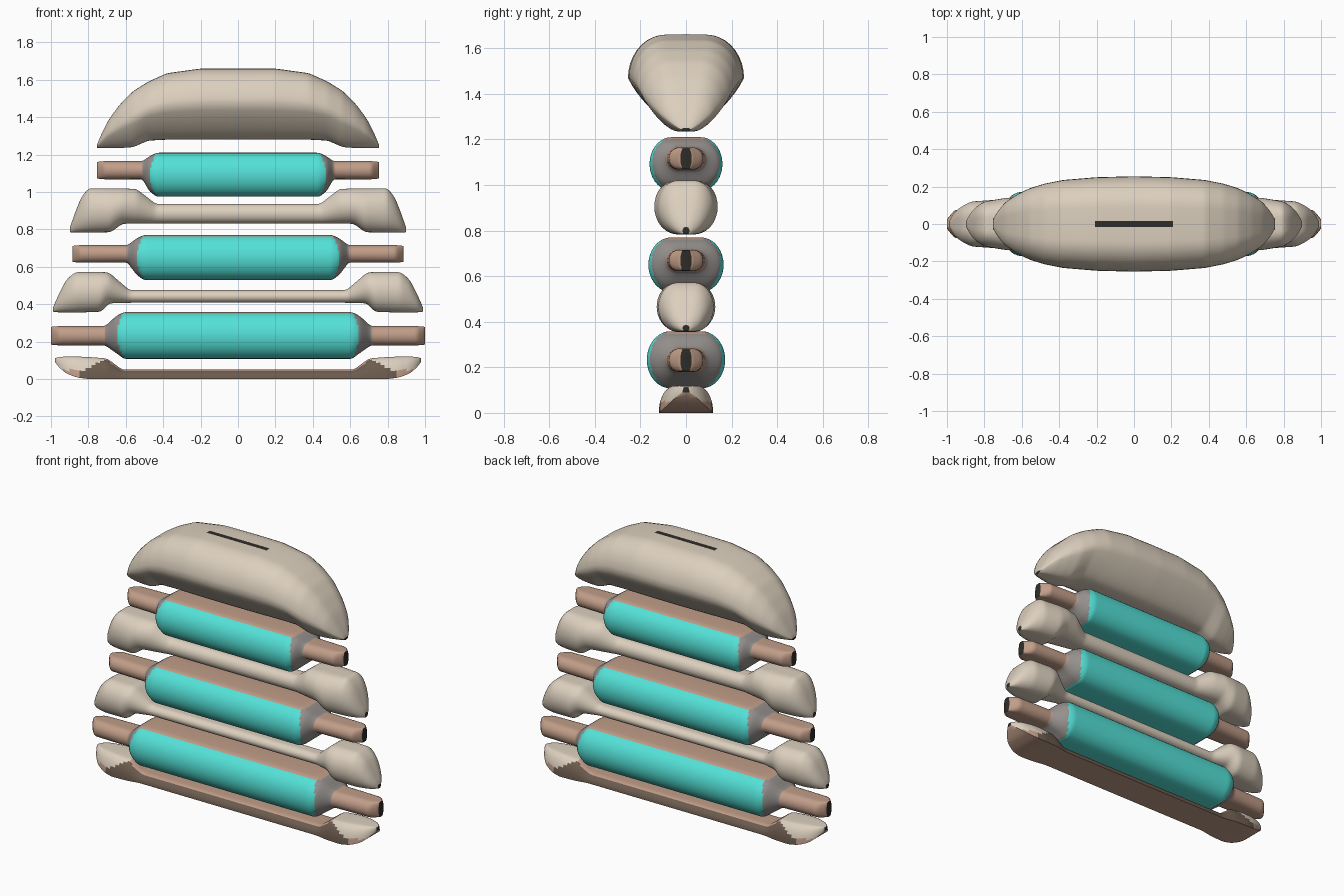
import bpy, bmesh, math

if "Cube" in bpy.data.objects:
    bpy.data.objects.remove(bpy.data.objects["Cube"], do_unlink=True)


def make_material(name, rgb):
    m = bpy.data.materials.new(name)
    m.use_nodes = True
    color = (*[c ** 2.2 for c in rgb], 1)
    m.diffuse_color = color
    m.node_tree.nodes["Principled BSDF"].inputs["Base Color"].default_value = color
    return m


CREAM, TEAL, BROWN, GREY, DARK, UMBER = range(6)
MATERIALS = [
    make_material("cream", (.86, .81, .74)),
    make_material("teal", (.33, .88, .84)),
    make_material("clay_brown", (.75, .61, .53)),
    make_material("warm_grey", (.58, .56, .55)),
    make_material("dark_seam", (.2, .19, .17)),
    make_material("umber", (.42, .36, .31)),
]
STATIONS = 180   # lengthwise slices
ARC = 9          # steps per quarter of a cross-section


def sample(rows, x):
    """Linear interpolation of (x, low, high, depth) rows."""
    for a, b in zip(rows, rows[1:]):
        if x <= b[0]:
            t = (x - a[0]) / (b[0] - a[0])
            return [p + (q - p) * t for p, q in zip(a[1:], b[1:])]
    return list(rows[-1][1:])


def section(low, high, depth, flat, taper, half):
    """Rounded outline with a flat crown and a narrow seam strip in it."""
    seam = min(.016, depth * flat * .5)
    start = 0 if half else -ARC
    right = []
    for i in range(start, ARC + 1):
        a = i / ARC * math.pi / 2
        y = depth * (flat + (1 - flat) * math.cos(a))
        y *= 1 - taper * max(0, -math.sin(a))
        z = low + (high - low) * (math.sin(a) if half else (1 + math.sin(a)) / 2)
        right.append((y, z))
    right.append((seam, high))
    right.insert(0, (seam, low))
    return right + [(-y, z) for y, z in reversed(right)]


def loft(name, rows, rule, flat=.4, taper=0, half=False, passes=3):
    """Inflated bar, mirrored about x = 0, coloured by rule(center, normal)."""
    end = rows[-1][0]
    xs = [end * (2 * i / STATIONS - 1) for i in range(STATIONS + 1)]
    data = [sample(rows, abs(x)) for x in xs]
    for _ in range(passes):
        data = [data[0]] + [
            [(p + 2 * q + r) / 4 for p, q, r in zip(*data[i - 1:i + 2])]
            for i in range(1, STATIONS)] + [data[-1]]
    bm = bmesh.new()
    rings = [[bm.verts.new((x, y, z)) for y, z in section(*d, flat, taper, half)]
             for x, d in zip(xs, data)]
    n = len(rings[0])
    for a, b in zip(rings, rings[1:]):
        for j in range(n):
            k = (j + 1) % n
            bm.faces.new((a[j], a[k], b[k], b[j]))
    caps = [bm.faces.new(rings[0]), bm.faces.new(rings[-1])]
    bmesh.ops.recalc_face_normals(bm, faces=bm.faces)
    bm.normal_update()
    for f in bm.faces:
        f.material_index = rule(f.calc_center_median(), f.normal)
    for f in caps:
        f.material_index = DARK
    mesh = bpy.data.meshes.new(name)
    bm.to_mesh(mesh)
    bm.free()
    for m in MATERIALS:
        mesh.materials.append(m)
    obj = bpy.data.objects.new(name, mesh)
    bpy.context.collection.objects.link(obj)
    bpy.ops.object.select_all(action='DESELECT')
    obj.select_set(True)
    bpy.context.view_layer.objects.active = obj
    bpy.ops.object.shade_smooth_by_angle(angle=math.radians(50))
    return obj


# Large domed top with a seam along the crown
def dome_rule(c, n):
    return DARK if abs(c.x) < .21 and abs(c.y) < .014 and n.z > .8 else CREAM


loft("domed_top", [
    (0, 1.28, 1.66, .255), (.2, 1.28, 1.66, .25), (.38, 1.28, 1.635, .235),
    (.48, 1.275, 1.59, .215), (.56, 1.24, 1.54, .19), (.63, 1.235, 1.47, .155),
    (.69, 1.235, 1.39, .115), (.735, 1.235, 1.3, .06), (.755, 1.235, 1.25, .02)],
    dome_rule, flat=.35, taper=.35)


# Teal rollers: padded body, grey collars, brown end rods and top strip
def roller(name, body, collar, end, low, high, rod_low, rod_high, depth):
    mid, half_height = (low + high) / 2, (high - low) / 2

    def rule(c, n):
        x = abs(c.x)
        edge = body + .035 * (1 - ((c.z - mid) / half_height) ** 2)
        if x > collar:
            return BROWN
        if n.z > .88 and x < body + .02:
            return BROWN
        return TEAL if x < edge else GREY

    loft(name, [
        (0, low, high, depth), (body, low, high, depth),
        (body + .04, low + .03, high - .02, depth * .92),
        (collar, rod_low, rod_high, .085), (end - .04, rod_low, rod_high, .075),
        (end, rod_low + .004, rod_high - .004, .025)], rule, passes=1)


roller("upper_roller", .435, .51, .755, .975, 1.21, 1.068, 1.165, .16)
roller("middle_roller", .505, .59, .885, .53, .77, .622, .716, .165)
roller("lower_roller", .61, .71, 1.0, .108, .358, .18, .283, .172)


# Cream spacer bars with swollen, slanted ends
def plain(c, n):
    return CREAM


loft("upper_spacer", [
    (0, .832, .936, .07), (.44, .832, .936, .07), (.54, .832, 1.015, .115),
    (.62, .83, 1.02, .135), (.68, .785, 1.02, .14), (.8, .783, 1.02, .12),
    (.84, .783, .97, .095), (.875, .783, .88, .06), (.897, .785, .815, .015)],
    plain, flat=.3, passes=2)
loft("lower_spacer", [
    (0, .408, .475, .055), (.58, .408, .475, .055), (.69, .405, .57, .115),
    (.73, .36, .572, .13), (.87, .355, .572, .12), (.92, .355, .53, .095),
    (.965, .357, .44, .06), (.988, .36, .385, .015)],
    plain, flat=.3, passes=2)


# Base slab: brown, darker sides, cream patches on the raised ends
def base_rule(c, n):
    if abs(c.x) > .7 and c.z > .05 + .5 * max(0, .82 - abs(c.x)):
        return CREAM if n.z > -.2 else BROWN
    if abs(n.y) > .5 and abs(c.x) < .85:
        return UMBER
    return BROWN


loft("base_slab", [
    (0, 0, .05, .1), (.62, 0, .05, .1), (.7, 0, .11, .115),
    (.8, 0, .118, .12), (.86, .008, .12, .11), (.92, .03, .12, .085),
    (.96, .065, .118, .05), (.978, .09, .112, .015)],
    base_rule, flat=.45, half=True, passes=2)
